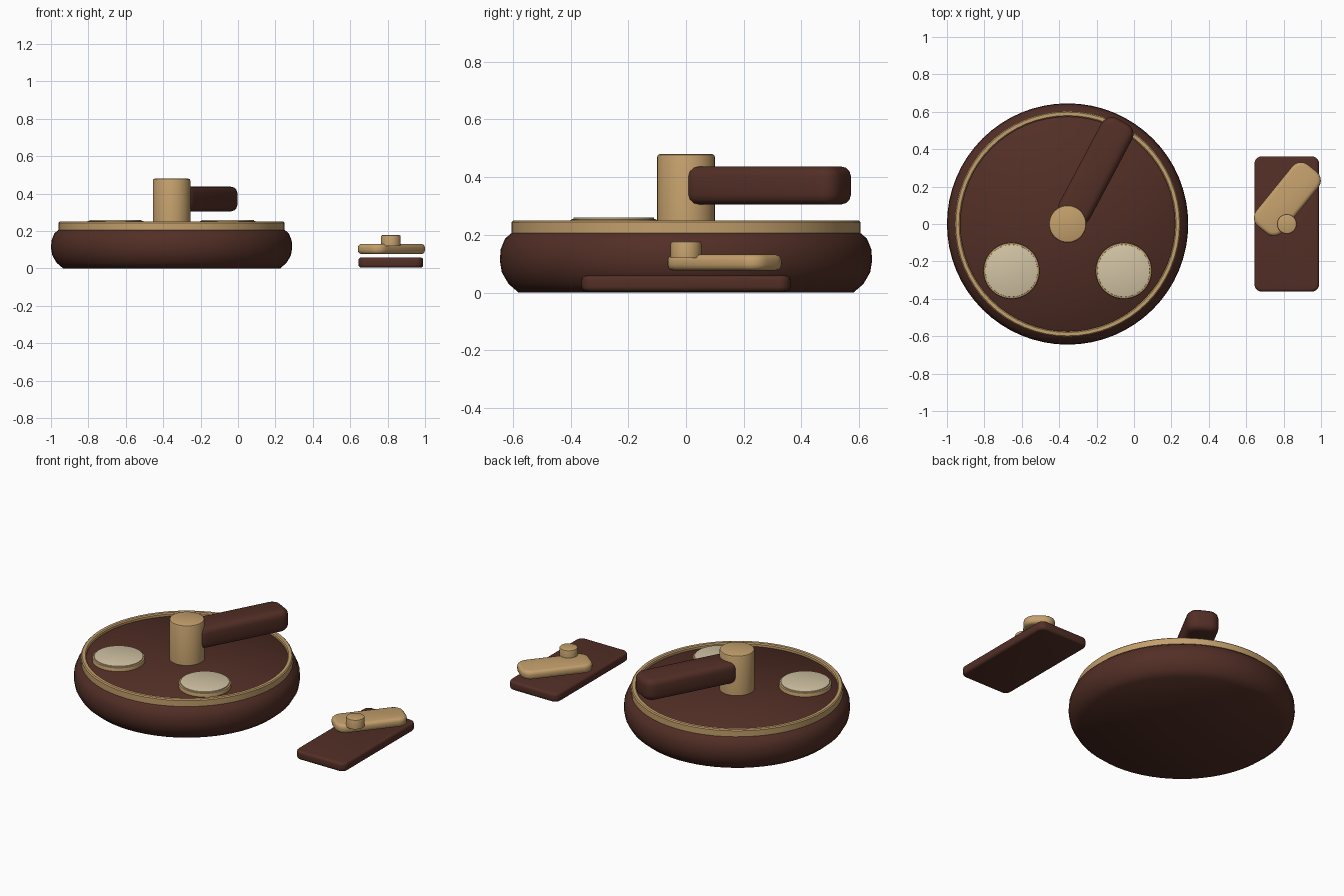
import bpy, bmesh, math

old = bpy.data.objects.get("Cube")
if old:
    bpy.data.objects.remove(old)


def material(name, rgb):
    m = bpy.data.materials.new(name)
    m.use_nodes = True
    m.diffuse_color = (*rgb, 1)
    m.node_tree.nodes["Principled BSDF"].inputs["Base Color"].default_value = (*rgb, 1)
    return m


brown = material("dark brown", (0.085, 0.028, 0.019))
tan = material("tan", (0.55, 0.35, 0.15))
cream = material("cream", (0.64, 0.55, 0.37))


def finish(bm, name, mat, location, turn=0, angle=35):
    bmesh.ops.recalc_face_normals(bm, faces=bm.faces)
    mesh = bpy.data.meshes.new(name)
    bm.to_mesh(mesh)
    bm.free()
    mesh.materials.append(mat)
    obj = bpy.data.objects.new(name, mesh)
    bpy.context.collection.objects.link(obj)
    obj.location = location
    obj.rotation_euler.z = math.radians(turn)
    bpy.ops.object.select_all(action='DESELECT')
    obj.select_set(True)
    bpy.context.view_layer.objects.active = obj
    bpy.ops.object.shade_smooth_by_angle(angle=math.radians(angle))
    return obj


def lathe(name, mat, profile, center, closed=False, angle=35):
    """Spin a (radius, height) profile around a vertical axis."""
    bm = bmesh.new()
    verts = [bm.verts.new((r, 0, z)) for r, z in profile]
    pairs = list(zip(verts, verts[1:]))
    if closed:
        pairs.append((verts[-1], verts[0]))
    edges = [bm.edges.new(p) for p in pairs]
    bmesh.ops.spin(bm, geom=verts + edges, cent=(0, 0, 0), axis=(0, 0, 1),
                   angle=math.tau, steps=64)
    bmesh.ops.remove_doubles(bm, verts=bm.verts, dist=1e-5)
    return finish(bm, name, mat, (*center, 0), angle=angle)


def disc(name, mat, center, radius, low, high, edge):
    profile = [(0, low), (radius, low), (radius, high - edge),
               (radius - edge * 0.3, high - edge * 0.3), (radius - edge, high), (0, high)]
    return lathe(name, mat, profile, center)


def slab(name, mat, size, location, corner, edge, turn=0):
    """Box with rounded upright corners and softened top and bottom rims."""
    bm = bmesh.new()
    bmesh.ops.create_cube(bm, size=1)
    bmesh.ops.scale(bm, vec=size, verts=bm.verts)
    upright = [e for e in bm.edges if abs(e.verts[0].co.z - e.verts[1].co.z) > 1e-4]
    bmesh.ops.bevel(bm, geom=upright, offset=corner, segments=5, profile=0.5, affect='EDGES')
    rims = [e for e in bm.edges if abs(e.verts[0].co.z - e.verts[1].co.z) < 1e-4]
    bmesh.ops.bevel(bm, geom=rims, offset=edge, segments=3, profile=0.5, affect='EDGES')
    return finish(bm, name, mat, location, turn, 45)


# Round body with its raised rim
hub = (-0.355, 0)
lathe("body", brown, [(0, 0), (0.58, 0), (0.615, 0.03), (0.638, 0.07), (0.645, 0.11),
                      (0.642, 0.15), (0.627, 0.187), (0.60, 0.21), (0.58, 0.23), (0, 0.23)],
      hub, angle=50)
lathe("rim", tan, [(0.604, 0.205), (0.604, 0.244), (0.598, 0.25), (0.58, 0.25),
                   (0.574, 0.244), (0.574, 0.205)], hub, closed=True)

# Central post and swinging arm
disc("post", tan, hub, 0.1, 0.2, 0.48, 0.01)
slab("arm", brown, (0.6, 0.185, 0.132), (-0.204, 0.285, 0.371), 0.06, 0.035, 62)

# Two round pads
for side, x in (("right", -0.655), ("left", -0.055)):
    disc(side + "_pad_base", tan, (x, -0.25), 0.15, 0.22, 0.254, 0.005)
    disc(side + "_pad_top", cream, (x, -0.25), 0.14, 0.25, 0.26, 0.002)

# Separate plate with its lever and knob
slab("side_plate", brown, (0.346, 0.724, 0.055), (0.817, 0, 0.0315), 0.04, 0.015)
slab("lever", tan, (0.425, 0.18, 0.055), (0.82, 0.133, 0.104), 0.06, 0.02, 51)
disc("lever_knob", tan, (0.817, 0), 0.053, 0.12, 0.178, 0.008)
